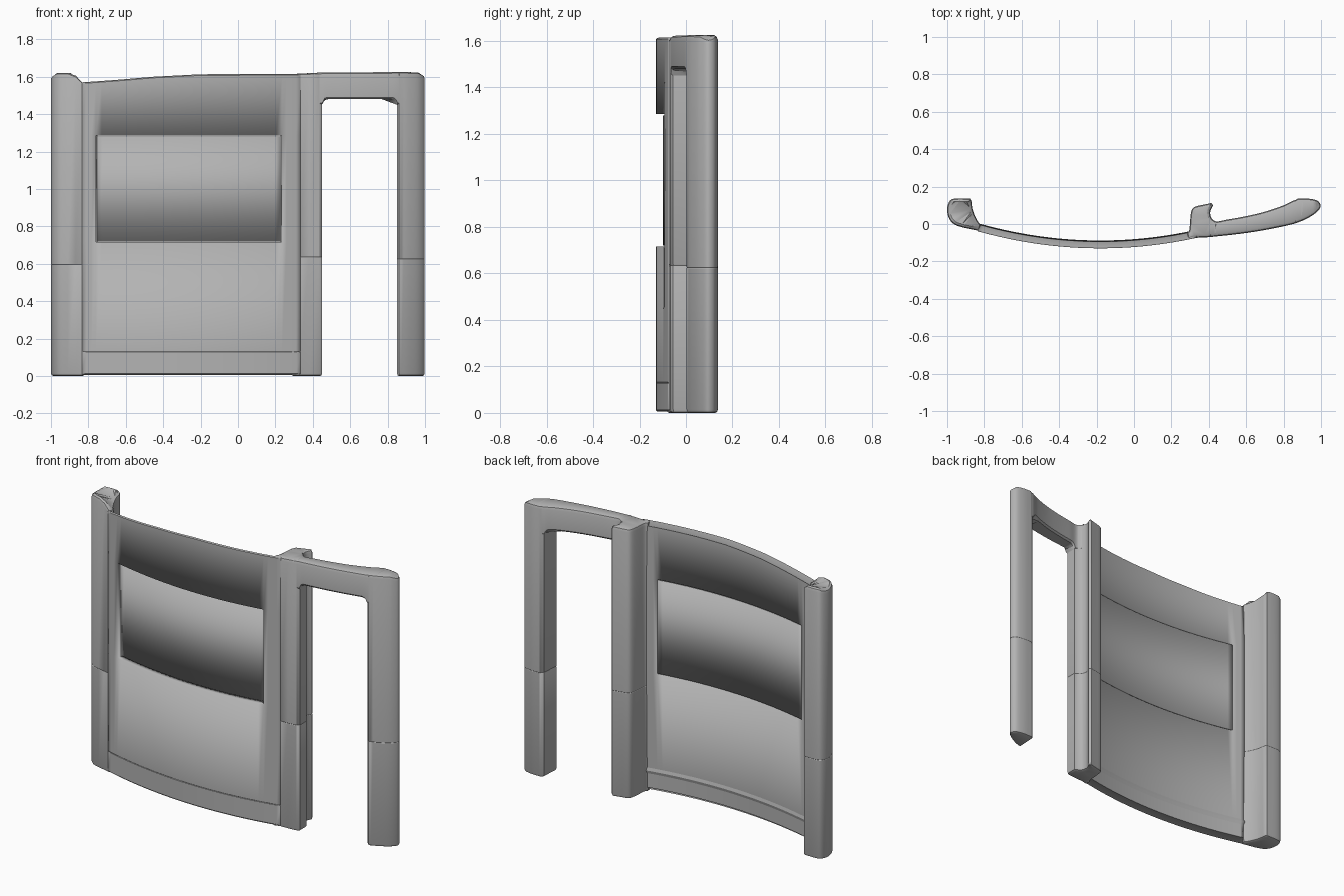
import bpy
import bmesh
import math
from mathutils import Vector

if "Cube" in bpy.data.objects:
    bpy.data.objects.remove(bpy.data.objects["Cube"])

gray = bpy.data.materials.new("plain_gray")
gray.use_nodes = True
gray.diffuse_color = (0.45, 0.45, 0.45, 1)
gray.node_tree.nodes["Principled BSDF"].inputs["Base Color"].default_value = (0.45, 0.45, 0.45, 1)


def finish(name, bm):
    mesh = bpy.data.meshes.new(name)
    bm.to_mesh(mesh)
    bm.free()
    mesh.materials.append(gray)
    obj = bpy.data.objects.new(name, mesh)
    bpy.context.collection.objects.link(obj)
    bpy.ops.object.select_all(action="DESELECT")
    bpy.context.view_layer.objects.active = obj
    obj.select_set(True)
    bpy.ops.object.shade_smooth_by_angle(angle=math.radians(32))
    return obj


def spline(points, steps=5):
    """Smooth curve through the points."""
    p = [Vector(q) for q in points]
    p = [2 * p[0] - p[1]] + p + [2 * p[-1] - p[-2]]
    out = []
    for a, b, c, d in zip(p, p[1:], p[2:], p[3:]):
        for i in range(steps):
            t = i / steps
            out.append(b + t * (c - a) / 2 + t * t * (a - 2.5 * b + 2 * c - d / 2)
                       + t ** 3 * (1.5 * (b - c) + (d - a) / 2))
    return out + [p[-2]]


def inset(loop, amount):
    """Move a counter-clockwise outline inwards."""
    out = []
    for i, v in enumerate(loop):
        e1 = (v - loop[i - 1]).normalized()
        e2 = (loop[(i + 1) % len(loop)] - v).normalized()
        n = Vector((-e1.y - e2.y, e1.x + e2.x)).normalized()
        out.append(v + n * amount)
    return out


def loft(name, loop, levels):
    """Stack copies of an outline; each level is (height rule, inset)."""
    bm = bmesh.new()
    rings = []
    for height, amount in levels:
        moved = inset(loop, amount)
        rings.append([bm.verts.new((m.x, m.y, height(v.x) if callable(height) else height))
                      for m, v in zip(moved, loop)])
    n = len(loop)
    for lo, hi in zip(rings, rings[1:]):
        for i in range(n):
            j = (i + 1) % n
            bm.faces.new((lo[i], lo[j], hi[j], hi[i]))
    caps = [bm.faces.new(rings[0][::-1]), bm.faces.new(rings[-1])]
    bmesh.ops.triangulate(bm, faces=caps)
    return finish(name, bm)


def post_levels(seam, top):
    """Rounded foot, shallow seam and rounded top."""
    def below(d):
        return lambda x: top(x) - d
    return [(0, 0.012), (0.004, 0.004), (0.015, 0), (seam - 0.003, 0), (seam, 0.002),
            (seam + 0.003, 0), (below(0.02), 0), (below(0.006), 0.005), (below(0), 0.016)]


def ramp(points):
    """Height rule that follows straight runs between (x, z) points."""
    def rule(x):
        if x <= points[0][0]:
            return points[0][1]
        for (x0, z0), (x1, z1) in zip(points, points[1:]):
            if x <= x1:
                return z0 + (z1 - z0) * (x - x0) / (x1 - x0)
        return points[-1][1]
    return rule


# Curved wall panel with a window opening
def wall_y(x):
    return -0.13 + 0.213 * (x + 0.18) ** 2


def shell(name, xs, rows, thickness, hole=None):
    """Curved sheet; rows are (height rule, depth offset)."""
    bm = bmesh.new()
    grid = [[bm.verts.new((x, wall_y(x) + dy, z(x) if callable(z) else z)) for x in xs]
            for z, dy in rows]
    for r in range(len(rows) - 1):
        for c in range(len(xs) - 1):
            if hole and r == hole[0] and hole[1] < (xs[c] + xs[c + 1]) / 2 < hole[2]:
                continue
            bm.faces.new((grid[r][c], grid[r][c + 1], grid[r + 1][c + 1], grid[r + 1][c]))
    for v in [v for v in bm.verts if not v.link_faces]:
        bm.verts.remove(v)
    obj = finish(name, bm)
    mod = obj.modifiers.new("thickness", "SOLIDIFY")
    mod.thickness = thickness
    mod.offset = -1
    return obj


def span(a, b, n):
    return [a + (b - a) * i / n for i in range(n + 1)]


panel_top = ramp([(-0.83, 1.57), (-0.65, 1.583), (-0.45, 1.6), (-0.2, 1.613), (0.33, 1.615)])
left, right, low, high = -0.76, 0.235, 0.715, 1.285
xs = span(-0.835, left, 3)[:-1] + span(left, right, 32) + span(right, 0.335, 4)[1:]
shell("wall_panel", xs,
      [(0.005, 0.008), (0.013, 0), (0.128, 0), (0.13, 0.002), (0.132, 0), (low, 0), (high, 0),
       (lambda x: panel_top(x) - 0.006, 0), (panel_top, 0.006)],
      0.04, hole=(5, left, right))
gap = 0.005
shell("window_pane", span(left + gap, right - gap, 32),
      [(low + gap, 0.03), (high - gap, 0.03)], 0.008)

# Left end post
left_loop = [Vector(p) for p in [(-0.83, -0.036), (-0.82, -0.004), (-0.835, 0.015)]]
left_loop += spline([(-0.85, 0.045), (-0.862, 0.08), (-0.868, 0.125)], 3)
left_loop += spline([(-0.876, 0.136), (-0.95, 0.137), (-0.985, 0.125), (-1.0, 0.08),
                     (-0.99, 0.03), (-0.96, -0.003), (-0.91, -0.02)], 4)
left_loop += [Vector((-0.87, -0.028))]
left_top = ramp([(-1.0, 1.605), (-0.975, 1.62), (-0.885, 1.62), (-0.87, 1.605),
                 (-0.855, 1.585), (-0.83, 1.572)])
loft("left_post", left_loop, post_levels(0.595, left_top))

# Middle post with a curved door rebate
mid_loop = [Vector(p) for p in [(0.325, -0.074), (0.38, -0.072), (0.435, -0.067), (0.45, -0.055)]]
mid_loop += [Vector((0.45, 0.008))]
mid_loop += spline([(0.438, 0.012), (0.415, 0.03), (0.407, 0.06), (0.415, 0.085), (0.422, 0.1),
                    (0.412, 0.112)], 3)
mid_loop += spline([(0.37, 0.103), (0.325, 0.092), (0.307, 0.07), (0.3, 0.02),
                    (0.296, -0.03), (0.285, -0.05)], 3)
mid_loop += [Vector((0.288, -0.082))]
frame_top = ramp([(0.3, 1.615), (0.45, 1.622), (0.9, 1.625), (0.97, 1.622), (1.0, 1.608)])
loft("middle_post", mid_loop, post_levels(0.635, frame_top))

# Right end post
right_loop = [Vector((0.85, 0.012))] + spline(
    [(0.862, 0.003), (0.91, 0.022), (0.96, 0.05), (0.99, 0.078), (0.998, 0.1),
     (0.98, 0.125), (0.93, 0.136), (0.875, 0.136)], 4) + [Vector((0.856, 0.122))]
loft("right_post", right_loop, post_levels(0.625, frame_top))

# Lintel over the doorway, with rounded lower corners
front = spline([(0.4, -0.07), (0.5, -0.06), (0.6, -0.048), (0.7, -0.032), (0.8, -0.012),
                (0.86, 0.003), (0.91, 0.024)], 8)
back = spline([(0.91, 0.132), (0.86, 0.128), (0.8, 0.1), (0.7, 0.066), (0.6, 0.042),
               (0.5, 0.024), (0.435, 0.015), (0.4, 0.05)], 8)


def underside(x):
    r = 0.03
    d = max(0, min(r, max(0.45 + r - x, x - 0.85 + r)))
    return 1.48 - (r - math.sqrt(r * r - d * d))


loft("door_lintel", front + back,
     [(underside, 0.01), (lambda x: underside(x) + 0.01, 0), (lambda x: frame_top(x) - 0.02, 0),
      (lambda x: frame_top(x) - 0.006, 0.005), (frame_top, 0.016)])
